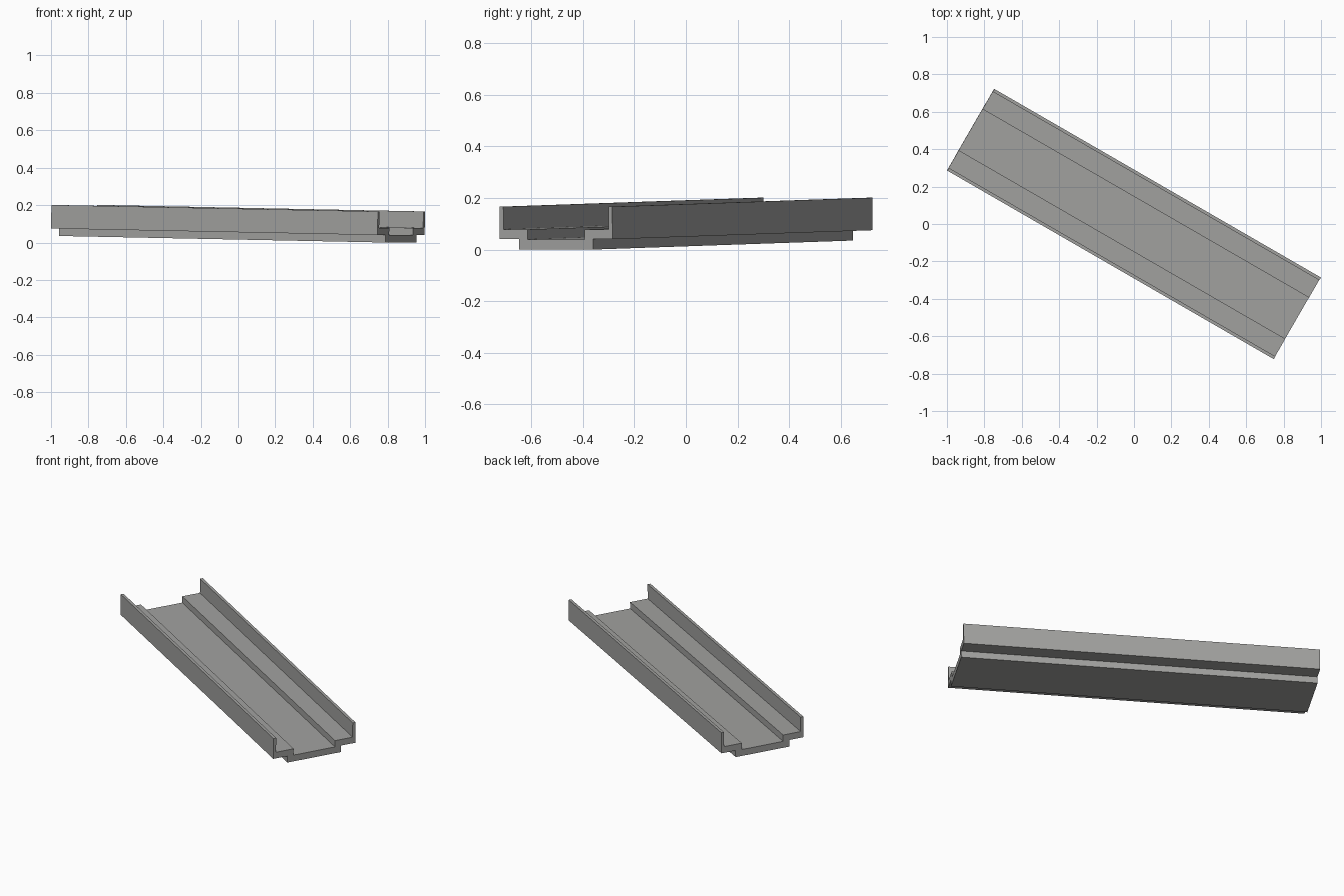
import bpy, bmesh, math
from mathutils import Matrix, Vector

if "Cube" in bpy.data.objects:
    bpy.data.objects.remove(bpy.data.objects["Cube"])

LENGTH, DROP = 2.016, 0.035
YAW = math.radians(-30)
PITCH = math.asin(DROP / LENGTH)

# half of the stepped trough cross-section (across, height), outer bottom to inner floor
half = [(0.165, 0.0), (0.165, 0.04), (0.252, 0.04), (0.252, 0.166),
        (0.235, 0.166), (0.235, 0.078), (0.127, 0.078), (0.127, 0.039)]
profile = half + [(-a, h) for a, h in reversed(half)]

# sweep the section along its length
bm = bmesh.new()
face = bm.faces.new([bm.verts.new((-LENGTH / 2, a, h)) for a, h in profile])
ext = bmesh.ops.extrude_face_region(bm, geom=[face], use_keep_orig=True)
bmesh.ops.translate(bm, vec=(LENGTH, 0, 0),
                    verts=[g for g in ext["geom"] if isinstance(g, bmesh.types.BMVert)])
bmesh.ops.recalc_face_normals(bm, faces=bm.faces)

# tilt downhill, turn in plan, then centre and rest on the ground
bm.transform(Matrix.Rotation(YAW, 4, 'Z') @ Matrix.Rotation(PITCH, 4, 'Y'))
lo = [min(v.co[i] for v in bm.verts) for i in range(3)]
hi = [max(v.co[i] for v in bm.verts) for i in range(3)]
bmesh.ops.translate(bm, verts=bm.verts,
                    vec=Vector((-(lo[0] + hi[0]) / 2, -(lo[1] + hi[1]) / 2, -lo[2])))

mesh = bpy.data.meshes.new("sloped_trough")
bm.to_mesh(mesh)
bm.free()
trough = bpy.data.objects.new("sloped_trough", mesh)
bpy.context.collection.objects.link(trough)

# plain grey
grey = bpy.data.materials.new("grey")
grey.diffuse_color = (0.36, 0.36, 0.35, 1)
grey.use_nodes = True
grey.node_tree.nodes["Principled BSDF"].inputs["Base Color"].default_value = grey.diffuse_color
mesh.materials.append(grey)
